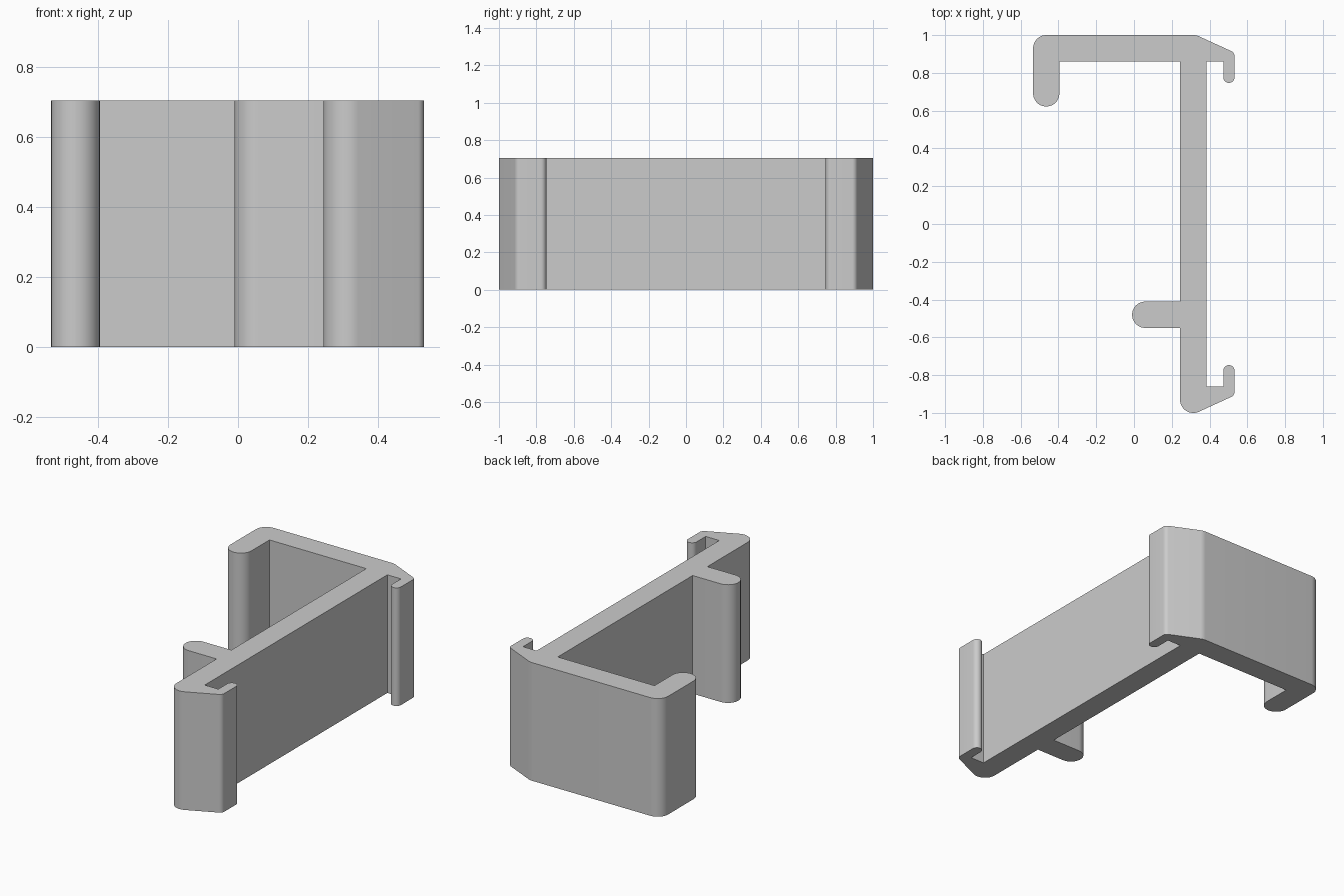
import bpy, bmesh, math
from mathutils import Vector

if "Cube" in bpy.data.objects:
    bpy.data.objects.remove(bpy.data.objects["Cube"])

HEIGHT = 0.705
R = 0.0694      # half of the wall thickness
LIP = 0.0292    # half of the lip thickness


def rounded_outline(corners, steps=10):
    """Turn (x, y, radius) corners into an outline with tangent arcs."""
    pts = []
    for i, (x, y, r) in enumerate(corners):
        p = Vector((x, y))
        if r == 0:
            pts.append(p)
            continue
        a = (Vector(corners[i - 1][:2]) - p).normalized()
        b = (Vector(corners[(i + 1) % len(corners)][:2]) - p).normalized()
        half = a.angle(b) / 2
        centre = p + (a + b).normalized() * (r / math.sin(half))
        start = p + a * (r / math.tan(half)) - centre
        sweep = math.pi - 2 * half
        if a.x * b.y - a.y * b.x > 0:
            sweep = -sweep
        for k in range(steps + 1):
            t = sweep * k / steps
            c, s = math.cos(t), math.sin(t)
            q = centre + Vector((start.x * c - start.y * s, start.x * s + start.y * c))
            if not pts or (q - pts[-1]).length > 1e-4:
                pts.append(q)
    return pts


# Hooked lip at the bottom end of the web, mirrored for the top end
lip = [
    (0.330, -1.0, R),
    (0.532, -0.9075, LIP),
    (0.532, -0.747, LIP),
    (0.473, -0.747, LIP),
    (0.473, -0.861, 0),
    (0.383, -0.861, 0),
]
top_lip = [(x, -y, r) for x, y, r in reversed(lip)]

# Long hook at the top left
hook = [
    (-0.534, 1.0, R),
    (-0.534, 0.622, R),
    (-0.395, 0.622, R),
    (-0.395, 0.861, 0),
    (0.244, 0.861, 0),
]

# Short rib on the web, then the rounded bottom corner
rib = [
    (0.244, -0.411, 0),
    (-0.010, -0.411, R),
    (-0.010, -0.550, R),
    (0.244, -0.550, 0),
    (0.244, -1.0, R),
]

# Extrude the closed profile upward
bm = bmesh.new()
outline = rounded_outline(lip + top_lip + hook + rib)
face = bm.faces.new([bm.verts.new((p.x, p.y, 0)) for p in outline])
result = bmesh.ops.extrude_face_region(bm, geom=[face], use_keep_orig=True)
top = [g for g in result["geom"] if isinstance(g, bmesh.types.BMVert)]
bmesh.ops.translate(bm, verts=top, vec=(0, 0, HEIGHT))
bmesh.ops.recalc_face_normals(bm, faces=bm.faces[:])

mesh = bpy.data.meshes.new("clip_bracket")
bm.to_mesh(mesh)
bm.free()
bracket = bpy.data.objects.new("clip_bracket", mesh)
bpy.context.collection.objects.link(bracket)
bpy.context.view_layer.objects.active = bracket
bracket.select_set(True)
bpy.ops.object.shade_smooth_by_angle(angle=math.radians(20))
